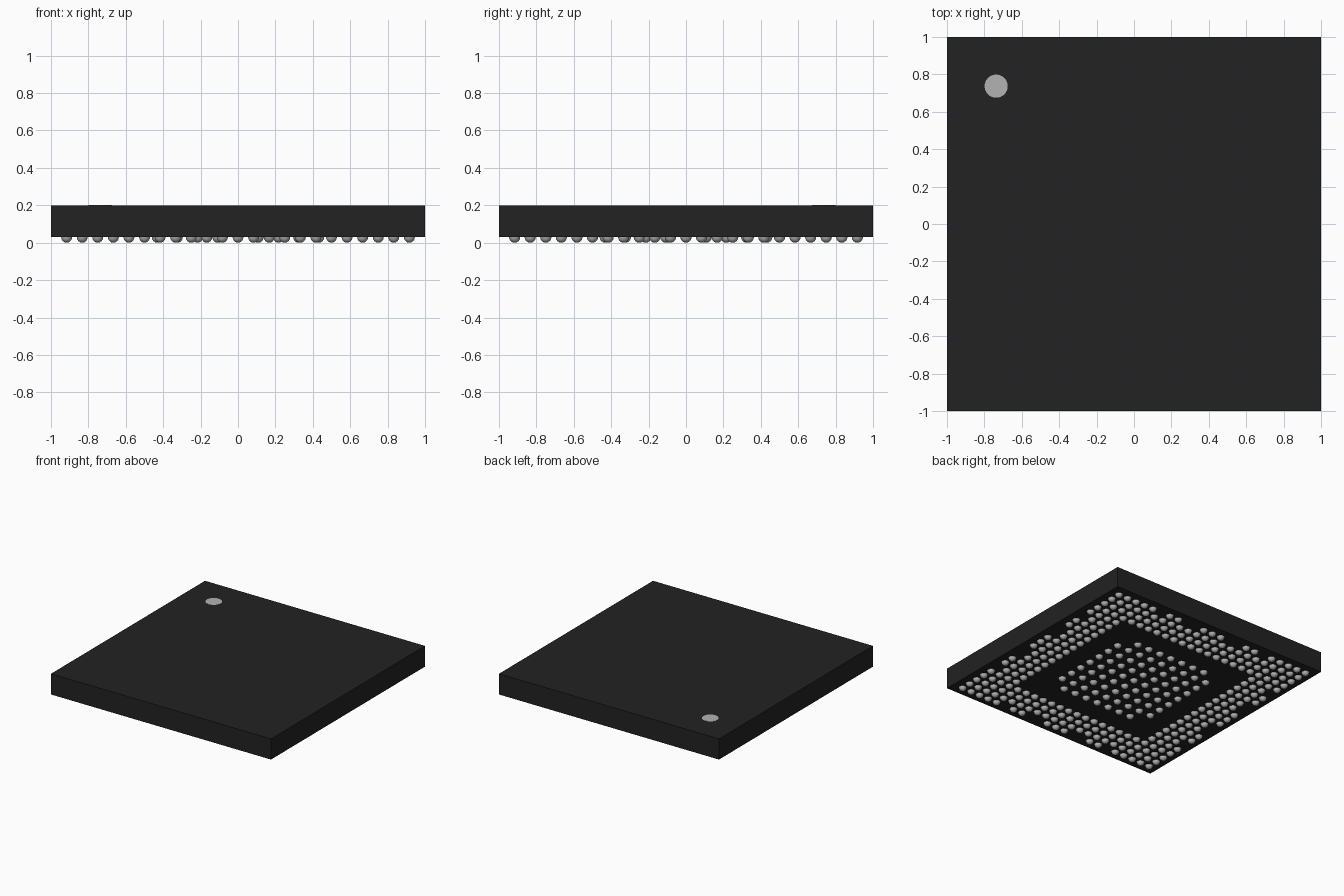
import bpy, bmesh
from mathutils import Matrix

if "Cube" in bpy.data.objects:
    bpy.data.objects.remove(bpy.data.objects["Cube"])

BOTTOM, TOP, R = 0.03, 0.20, 0.03


def material(name, v):
    m = bpy.data.materials.new(name)
    m.diffuse_color = (v, v, v, 1)
    m.use_nodes = True
    m.node_tree.nodes["Principled BSDF"].inputs["Base Color"].default_value = m.diffuse_color
    return m


black = material("black resin", 0.016)
silver = material("silver grey", 0.45)


def finish(bm, name, mat):
    me = bpy.data.meshes.new(name)
    bm.to_mesh(me)
    bm.free()
    ob = bpy.data.objects.new(name, me)
    bpy.context.collection.objects.link(ob)
    me.materials.append(mat)
    return ob


def add_balls(name, spots):
    # solder balls: lower half spheres hanging from the underside
    bm = bmesh.new()
    for x, y in spots:
        new = bmesh.ops.create_uvsphere(bm, u_segments=14, v_segments=8, radius=R,
                                        matrix=Matrix.Translation((x, y, BOTTOM)))["verts"]
        upper = [v for v in new if v.co.z > BOTTOM + 1e-4]
        bmesh.ops.delete(bm, geom=upper, context='VERTS')
    for f in bm.faces:
        f.smooth = True
    return finish(bm, name, silver)


# package body
bm = bmesh.new()
bmesh.ops.create_cube(bm, size=1, matrix=Matrix.Translation((0, 0, (BOTTOM + TOP) / 2))
                      @ Matrix.Diagonal((2, 2, TOP - BOTTOM, 1)))
finish(bm, "package_body", black)

# orientation dot on the top
bm = bmesh.new()
bmesh.ops.create_cone(bm, cap_ends=True, segments=32, radius1=0.062, radius2=0.062,
                      depth=0.002, matrix=Matrix.Translation((-0.737, 0.737, TOP)))
finish(bm, "corner_dot", silver)

# outer frame of balls, four rows deep, with a few gaps along the outermost row
P = 0.0833
gaps = (2, 3, 6)
ring = []
for i in range(-11, 12):
    for j in range(-11, 12):
        far, near = max(abs(i), abs(j)), min(abs(i), abs(j))
        if far >= 8 and not (far == 11 and near in gaps):
            ring.append((i * P, j * P))
add_balls("outer_solder_balls", ring)

# central block of balls without its corners
Q = 0.108
core = [(i * Q, j * Q) for i in range(-4, 5) for j in range(-4, 5)
        if abs(i) + abs(j) < 8]
add_balls("central_solder_balls", core)
